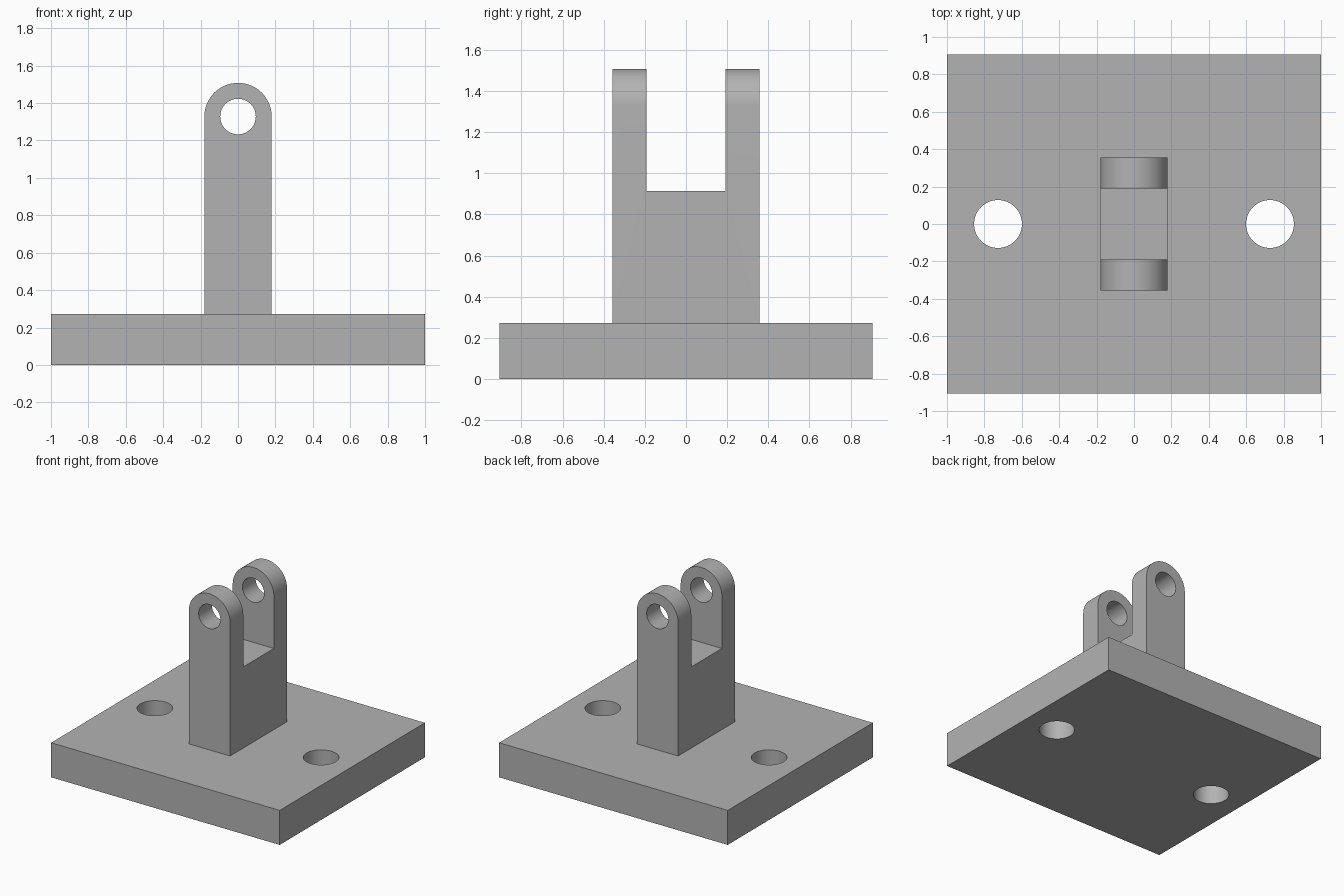
import bpy
import math
from math import radians

if "Cube" in bpy.data.objects:
    bpy.data.objects.remove(bpy.data.objects["Cube"], do_unlink=True)

# Dimensions
PLATE_HALF_Y, PLATE_TOP = 0.907, 0.273
HALF_WIDTH, HALF_DEPTH = 0.18, 0.356
PIN_Z, PIN_RADIUS = 1.328, 0.095
SLOT_HALF, SLOT_FLOOR = 0.191, 0.915
BOLT_X, BOLT_RADIUS = 0.727, 0.128

# Single material
grey = bpy.data.materials.new("plain grey")
grey.use_nodes = True
colour = (0.45, 0.45, 0.45, 1)
grey.diffuse_color = colour
grey.node_tree.nodes["Principled BSDF"].inputs["Base Color"].default_value = colour


def box(name, half_x, half_y, bottom, top):
    bpy.ops.mesh.primitive_cube_add(size=2, location=(0, 0, (bottom + top) / 2))
    obj = bpy.context.object
    obj.name = name
    obj.scale = (half_x, half_y, (top - bottom) / 2)
    bpy.ops.object.transform_apply(location=True, scale=True)
    return obj


def cylinder(name, radius, depth, location, rotation=(0, 0, 0)):
    bpy.ops.mesh.primitive_cylinder_add(vertices=64, radius=radius, depth=depth,
                                        location=location, rotation=rotation)
    bpy.context.object.name = name
    return bpy.context.object


def extruded_profile(name, points, half_depth):
    """Closed x-z outline extruded along y."""
    n = len(points)
    verts = [(x, y, z) for y in (-half_depth, half_depth) for x, z in points]
    faces = [tuple(range(n)), tuple(reversed(range(n, 2 * n)))]
    faces += [(i, i + n, (i + 1) % n + n, (i + 1) % n) for i in range(n)]
    mesh = bpy.data.meshes.new(name)
    mesh.from_pydata(verts, [], faces)
    obj = bpy.data.objects.new(name, mesh)
    bpy.context.collection.objects.link(obj)
    return obj


def cut(obj, cutter):
    """Subtract the cutter from the part, then discard it."""
    cutter.hide_render = True
    mod = obj.modifiers.new("cut", "BOOLEAN")
    mod.operation = "DIFFERENCE"
    mod.solver = "EXACT"
    mod.object = cutter
    bpy.ops.object.select_all(action="DESELECT")
    obj.select_set(True)
    bpy.context.view_layer.objects.active = obj
    bpy.ops.object.modifier_apply(modifier=mod.name)
    bpy.data.objects.remove(cutter, do_unlink=True)


def finish(obj):
    obj.data.materials.clear()
    obj.data.materials.append(grey)
    bpy.ops.object.select_all(action="DESELECT")
    obj.select_set(True)
    bpy.context.view_layer.objects.active = obj
    bpy.ops.object.shade_smooth_by_angle(angle=radians(30))


# Base plate with two bolt holes
plate = box("base_plate", 1, PLATE_HALF_Y, 0, PLATE_TOP)
for side in (-1, 1):
    cut(plate, cylinder("bolt_hole_cutter", BOLT_RADIUS, 1, (side * BOLT_X, 0, 0)))
finish(plate)

# Forked bracket: round-topped upright, slotted and drilled for a pin
steps = 32
arc = [(HALF_WIDTH * math.cos(math.pi * i / steps),
        PIN_Z + HALF_WIDTH * math.sin(math.pi * i / steps)) for i in range(steps + 1)]
outline = [(-HALF_WIDTH, PLATE_TOP), (HALF_WIDTH, PLATE_TOP)] + arc
bracket = extruded_profile("fork_bracket", outline, HALF_DEPTH)
cut(bracket, box("slot_cutter", 0.5, SLOT_HALF, SLOT_FLOOR, 2))
cut(bracket, cylinder("pin_hole_cutter", PIN_RADIUS, 2, (0, 0, PIN_Z), (radians(90), 0, 0)))
finish(bracket)
